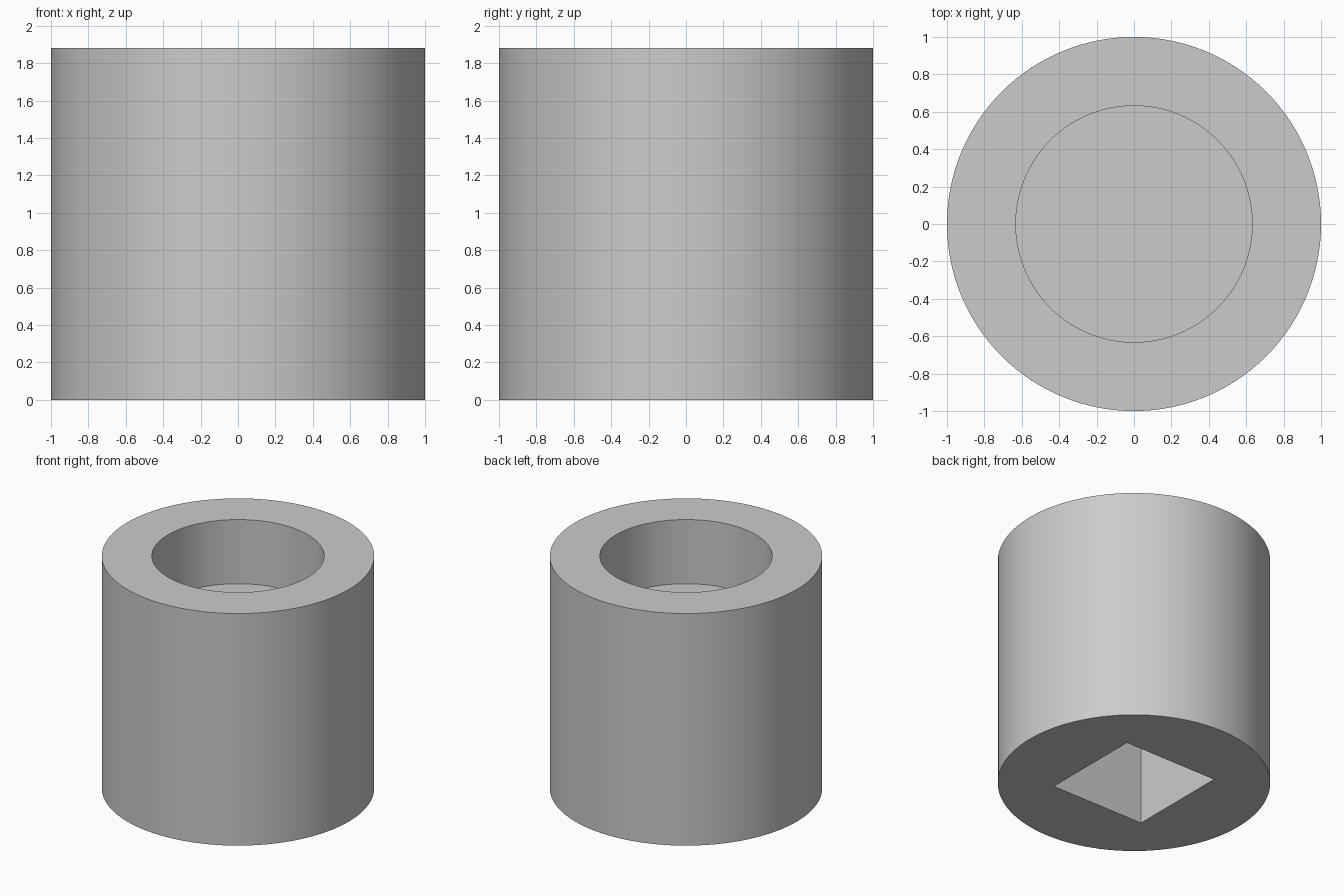
import bpy
import math

# Remove the default cube
default = bpy.data.objects.get("Cube")
if default:
    bpy.data.objects.remove(default, do_unlink=True)

HEIGHT = 1.88
SIDES = 128


def cylinder(name, radius, bottom, top):
    bpy.ops.mesh.primitive_cylinder_add(
        vertices=SIDES, radius=radius, depth=top - bottom,
        location=(0, 0, (bottom + top) / 2))
    obj = bpy.context.object
    obj.name = name
    return obj


def box(name, width, bottom, top):
    bpy.ops.mesh.primitive_cube_add(size=1, location=(0, 0, (bottom + top) / 2))
    obj = bpy.context.object
    obj.name = name
    obj.scale = (width, width, top - bottom)
    return obj


def cut(target, cutter):
    cutter.hide_render = True
    bpy.context.view_layer.objects.active = target
    mod = target.modifiers.new(cutter.name, "BOOLEAN")
    mod.operation = "DIFFERENCE"
    mod.solver = "EXACT"
    mod.object = cutter
    bpy.ops.object.modifier_apply(modifier=mod.name)
    bpy.data.objects.remove(cutter, do_unlink=True)


# Outer body, with a round recess on top and a square recess underneath
body = cylinder("socket_body", 1, 0, HEIGHT)
cut(body, cylinder("round_recess", 0.632, HEIGHT - 0.52, HEIGHT + 0.2))
cut(body, box("square_recess", 0.834, -0.2, 1.0))

# Plain grey metal
grey = bpy.data.materials.new("grey_metal")
grey.use_nodes = True
colour = (0.6, 0.6, 0.6, 1)
grey.diffuse_color = colour
grey.node_tree.nodes["Principled BSDF"].inputs["Base Color"].default_value = colour
body.data.materials.clear()
body.data.materials.append(grey)

# Smooth walls, sharp rims
bpy.ops.object.select_all(action="DESELECT")
body.select_set(True)
bpy.context.view_layer.objects.active = body
bpy.ops.object.shade_smooth_by_angle(angle=math.radians(30))
